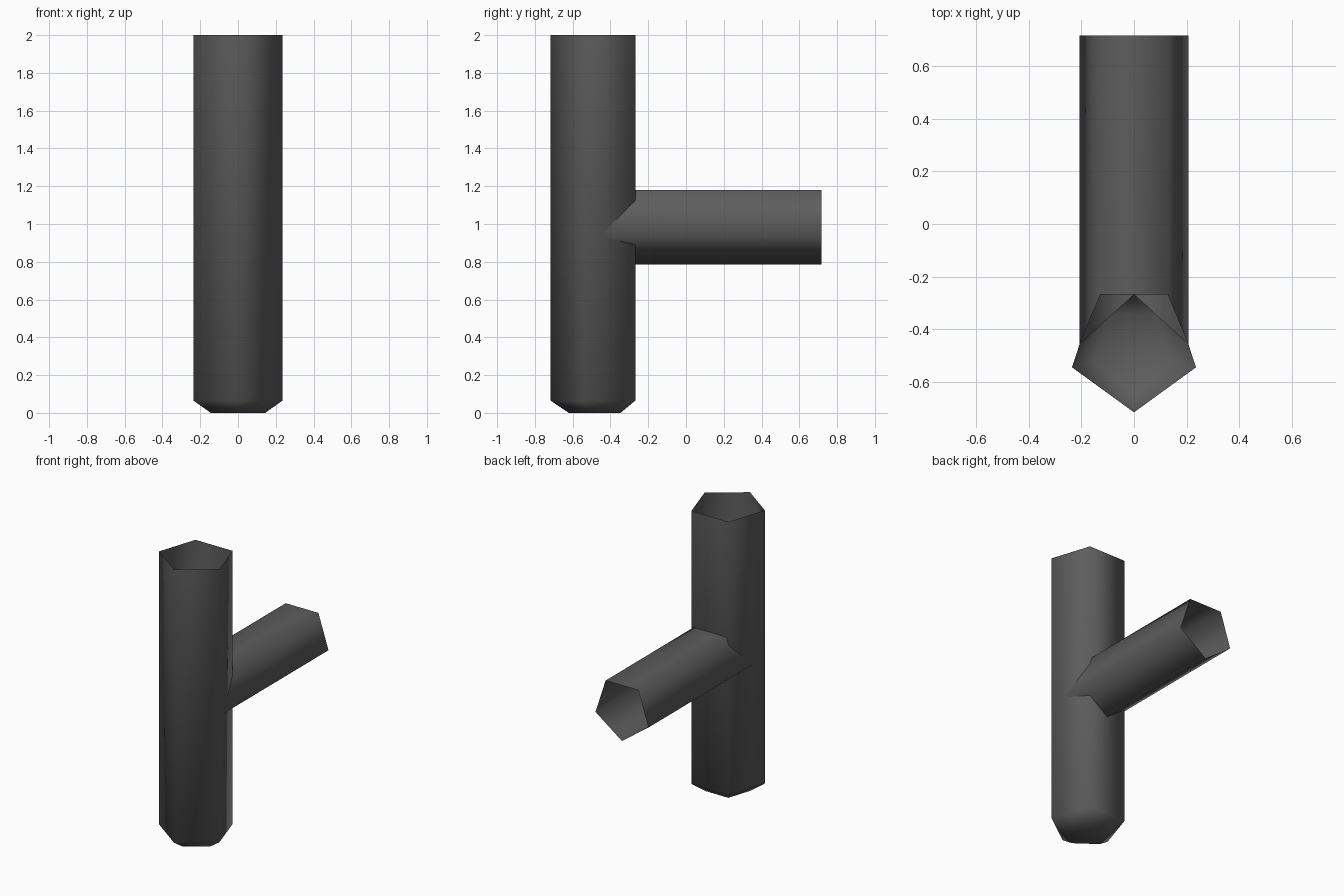
import bpy, bmesh, math

if "Cube" in bpy.data.objects:
    bpy.data.objects.remove(bpy.data.objects["Cube"])

# Dark grey shared by both tubes
mat = bpy.data.materials.new("dark_grey")
mat.diffuse_color = (0.11, 0.11, 0.11, 1)
mat.use_nodes = True
mat.node_tree.nodes["Principled BSDF"].inputs["Base Color"].default_value = mat.diffuse_color


def pentagon(radius, start):
    return [(radius * math.cos(start + i * math.tau / 5),
             radius * math.sin(start + i * math.tau / 5)) for i in range(5)]


def tube(name, rings, cap_first=False):
    """Smooth open shell lofted through rings of points."""
    bm = bmesh.new()
    loops = [[bm.verts.new(p) for p in ring] for ring in rings]
    for a, b in zip(loops, loops[1:]):
        for i in range(5):
            j = (i + 1) % 5
            bm.faces.new((a[i], a[j], b[j], b[i]))
    if cap_first:
        bm.faces.new(loops[0][::-1])
    bmesh.ops.recalc_face_normals(bm, faces=bm.faces)
    for f in bm.faces:
        f.smooth = True
    mesh = bpy.data.meshes.new(name)
    bm.to_mesh(mesh)
    bm.free()
    mesh.materials.append(mat)
    obj = bpy.data.objects.new(name, mesh)
    bpy.context.collection.objects.link(obj)
    return obj


# Upright trunk: open top, chamfered closed base, corner facing the front
CY, R = -0.469, 0.248


def trunk_ring(scale, z):
    return [(x, CY + y, z) for x, y in pentagon(R * scale, -math.pi / 2)]


tube("trunk", [trunk_ring(0.61, 0), trunk_ring(1, 0.065), trunk_ring(1, 2)],
     cap_first=True)

# Side branch: corner down, its start fitted to the trunk's back walls
back_y = CY + R * math.cos(math.radians(36))
back_x = R * math.sin(math.radians(36))
side_x = R * math.sin(math.radians(72))
side_y = CY - R * math.cos(math.radians(72))


def wall_y(x):
    t = max(0, (abs(x) - back_x) / (side_x - back_x))
    return back_y + t * (side_y - back_y)


profile = [(x, 1.003 + z) for x, z in pentagon(0.218, -math.pi / 2)]
tube("branch", [[(x, wall_y(x), z) for x, z in profile],
                [(x, 0.717, z) for x, z in profile]])
